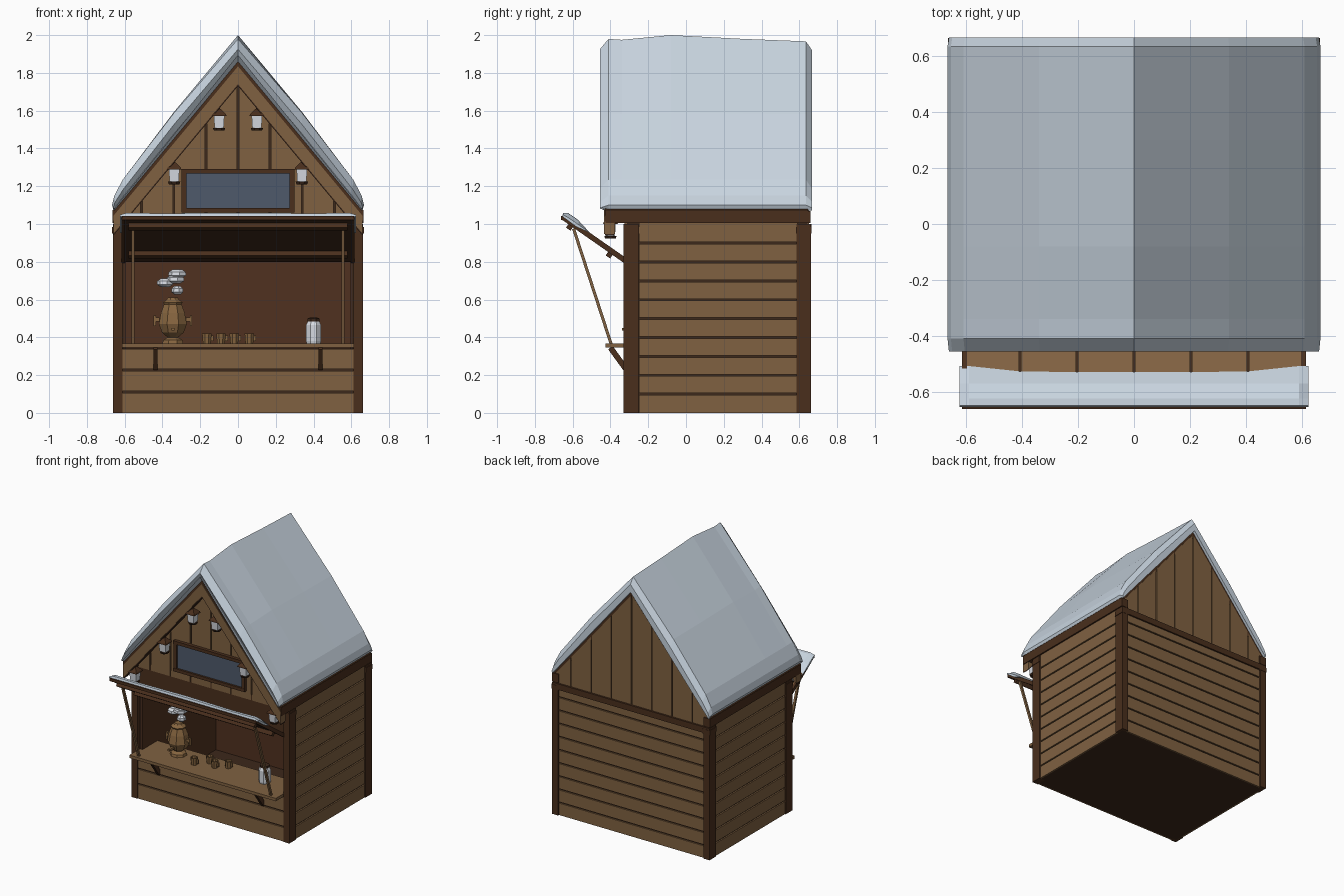
import bpy, bmesh, math, random
from mathutils import Vector

random.seed(4)
if "Cube" in bpy.data.objects:
    bpy.data.objects.remove(bpy.data.objects["Cube"])


def material(name, *rgb):
    m = bpy.data.materials.new(name)
    m.use_nodes = True
    m.diffuse_color = (*rgb, 1)
    m.node_tree.nodes["Principled BSDF"].inputs["Base Color"].default_value = (*rgb, 1)
    return m


PLANK = material("plank_brown", 0.215, 0.12, 0.053)
DARK = material("dark_timber", 0.068, 0.028, 0.012)
INNER = material("interior_brown", 0.08, 0.031, 0.014)
GAP = material("gap_brown", 0.046, 0.021, 0.011)
SNOW = material("snow_white", 0.58, 0.66, 0.74)
GLASS = material("window_slate", 0.078, 0.102, 0.148)
COPPER = material("copper_brown", 0.24, 0.13, 0.05)
LAMP = material("lamp_white", 0.68, 0.71, 0.76)


def loft(name, sections, mat):
    """Skin a list of equal-length closed sections and cap both ends."""
    bm = bmesh.new()
    rings = [[bm.verts.new(p) for p in s] for s in sections]
    n = len(rings[0])
    for a, b in zip(rings, rings[1:]):
        for i in range(n):
            bm.faces.new((a[i], a[(i + 1) % n], b[(i + 1) % n], b[i]))
    bm.faces.new(rings[0])
    bm.faces.new(rings[-1])
    bmesh.ops.recalc_face_normals(bm, faces=bm.faces)
    mesh = bpy.data.meshes.new(name)
    bm.to_mesh(mesh)
    bm.free()
    mesh.materials.append(mat)
    ob = bpy.data.objects.new(name, mesh)
    bpy.context.collection.objects.link(ob)
    return ob


def prism_y(name, pts, y0, y1, mat):
    return loft(name, [[(x, y, z) for x, z in pts] for y in (y0, y1)], mat)


def box(name, x0, x1, y0, y1, z0, z1, mat):
    return prism_y(name, [(x0, z0), (x1, z0), (x1, z1), (x0, z1)], y0, y1, mat)


def beam(name, x, p, q, w, h, mat):
    """Bar of width w along x and thickness h between two (y, z) points."""
    p, q = Vector((x, *p)), Vector((x, *q))
    n = (q - p).normalized().cross(Vector((1, 0, 0))) * h / 2
    s = Vector((w / 2, 0, 0))
    return loft(name, [[c + s + n, c - s + n, c - s - n, c + s - n] for c in (p, q)], mat)


def lathe(name, x, y, profile, mat, sides=8):
    turn = [2 * math.pi * (i + 0.5) / sides for i in range(sides)]
    return loft(name, [[(x + r * math.cos(a), y + r * math.sin(a), z) for a in turn]
                       for r, z in profile], mat)


def rake(x, drop=0.0):
    return 1.87 - 1.2 * abs(x) - drop


# Floor, ceiling and wall cores
box("floor", -0.64, 0.64, -0.315, 0.642, 0, 0.03, GAP)
box("ceiling", -0.62, 0.62, -0.31, 0.64, 0.97, 1.0, INNER)
box("back_wall_core", -0.64, 0.64, 0.59, 0.642, 0, 1.0, GAP)
box("back_lining", -0.6, 0.6, 0.58, 0.59, 0.03, 0.98, INNER)
box("front_wall_core", -0.62, 0.62, -0.315, -0.28, 0, 0.34, GAP)
box("front_header", -0.62, 0.62, -0.32, -0.28, 0.8, 1.04, DARK)

# Horizontal planks on the front and the back
for i in range(3):
    box("front_plank", -0.615, 0.615, -0.325, -0.315, i * 0.116, i * 0.116 + 0.106, PLANK)
for i in range(10):
    z = i * 0.1
    box("back_plank", -0.615, 0.615, 0.642, 0.652, z, z + 0.09, PLANK)

# Side walls, corner posts and eave beams
for s in (-1, 1):
    box("side_wall_core", s * 0.6, s * 0.644, -0.3, 0.64, 0, 1.03, GAP)
    box("side_lining", s * 0.592, s * 0.6, -0.3, 0.6, 0.03, 0.98, INNER)
    for i in range(10):
        z = i * 0.1 + 0.004 * (i > 0)
        box("side_plank", s * 0.644, s * 0.655, -0.25, 0.59, z, i * 0.1 + 0.094 + 0.01 * (i == 9), PLANK)
    for y in (-0.33, 0.585):
        box("corner_post", s * 0.612, s * 0.662, y, y + 0.078, 0, 1.0, DARK)
        box("post_collar", s * 0.606, s * 0.666, y - 0.002, y + 0.08, 0.95, 0.985, DARK)
    box("eave_beam", s * 0.61, s * 0.665, -0.425, 0.66, 1.005, 1.07, DARK)
box("back_tie_beam", -0.64, 0.64, 0.64, 0.664, 0.955, 1.0, DARK)

# Gables clad in vertical planks
for end, y0, y1, core in (("front", -0.325, -0.313, -0.29), ("back", 0.638, 0.65, 0.61)):
    prism_y(end + "_gable_core", [(-0.64, 1.0), (0.64, 1.0), (0.64, rake(0.64, 0.05)),
            (0, rake(0, 0.05)), (-0.64, rake(0.64, 0.05))],
            core, y1 if end == "front" else 0.643, GAP)
    for s in (-1, 1):
        for i in range(4):
            a, b = i * 0.17 + 0.005, min(i * 0.17 + 0.165, 0.64)
            prism_y(end + "_gable_plank", [(s * a, 1.0), (s * b, 1.0), (s * b, rake(b, 0.035)),
                    (s * a, rake(a, 0.035))], y0, y1, PLANK)


# Roof deck and front barge boards
def rake_board(name, s, top, low, end, y0, y1, mat):
    prism_y(name, [(0, rake(0, top)), (s * end, rake(end, top)),
                   (s * end, rake(end, low)), (0, rake(0, low))], y0, y1, mat)


for s in (-1, 1):
    rake_board("roof_deck", s, 0, 0.06, 0.664, -0.43, 0.646, DARK)
    rake_board("barge_board", s, 0.035, 0.13, 0.66, -0.435, -0.375, PLANK)
    rake_board("barge_edge", s, 0.13, 0.14, 0.66, -0.43, -0.38, GAP)


# Thick snow on the roof, rounded off at both ends and undercut at the rim
def snow_section(y, blend, ridge, lift=0.0):
    half = [(0.667, 1.1), (0.655, 1.15), (0.61, 1.235), (0.34, 1.595)]
    side = []
    for x, z in half:
        z += random.uniform(-0.015, 0.015) if blend == 1 and x < 0.6 else 0
        low = rake(x)
        side.append((x * (0.985 + 0.015 * blend), low + (z - low) * blend))
    top = [(x, y, z) for x, z in side] + [(0, y, ridge)] + [(-x, y, z) for x, z in side[::-1]]
    foot = rake(0.665) + lift * 0.3
    return top + [(-0.655, y, foot), (0, y, 1.86 + lift), (0.655, y, foot)]


loft("roof_snow", [snow_section(*a) for a in (
    (-0.432, 0.15, 1.885), (-0.456, 0.5, 1.925, 0.035), (-0.41, 1, 1.98), (-0.34, 1, 1.975),
    (-0.08, 1, 2.0), (0.3, 1, 1.98), (0.635, 1, 1.967), (0.667, 0.5, 1.92))], SNOW)

# Window in the front gable
box("window_pane", -0.28, 0.28, -0.335, -0.322, 1.08, 1.27, GLASS)
for z in (1.06, 1.268):
    box("window_rail", -0.3, 0.3, -0.35, -0.32, z, z + 0.024, DARK)
for s in (-1, 1):
    box("window_stile", s * 0.272, s * 0.3, -0.348, -0.32, 1.07, 1.28, DARK)

# Lanterns hung from the barge boards
for s in (-1, 1):
    for x, z in ((0.1, 1.495), (0.338, 1.21), (0.585, 0.923)):
        lathe("lantern_base", s * x, -0.4, [(0.03, z), (0.036, z + 0.014)], GAP)
        lathe("lantern_glass", s * x, -0.4, [(0.034, z + 0.014), (0.04, z + 0.08)], LAMP, 4)
        lathe("lantern_cap", s * x, -0.4, [(0.055, z + 0.078), (0.05, z + 0.088), (0.012, z + 0.115)],
              DARK, 4)
        lathe("lantern_hook", s * x, -0.4, [(0.006, z + 0.11), (0.006, z + 0.15)], GAP, 4)

# Raised awning shutter, planked above and framed below
HINGE, LIP = (-0.32, 0.805), (-0.65, 1.035)
beam("awning_panel", 0, HINGE, LIP, 1.23, 0.014, GAP)
for i in range(6):
    beam("awning_plank", -0.51 + i * 0.204, (-0.34, 0.829), (-0.65, 1.045), 0.196, 0.01, PLANK)
for y, z in ((-0.405, 0.838), (-0.615, 0.985)):
    beam("awning_batten", 0, (y + 0.012, z - 0.008), (y - 0.012, z + 0.008), 1.16, 0.03, DARK)
for s in (-1, 1):
    beam("awning_rim", s * 0.607, HINGE, LIP, 0.018, 0.028, DARK)
    beam("awning_prop", s * 0.555, (-0.595, 0.975), (-0.395, 0.36), 0.016, 0.016, PLANK)
box("awning_lip", -0.615, 0.615, -0.662, -0.645, 1.02, 1.042, DARK)


# Snow lying on the outer part of the awning
def awning_snow(x, thick, back):
    return [(x, -0.655, 1.04), (x, -0.65, 1.045 + 0.4 * thick), (x, -0.625, 1.025 + thick),
            (x, -0.57, 0.987 + thick), (x, back, 1.05 + (back + 0.655) * -0.66), (x, -0.58, 0.985)]


loft("awning_snow", [awning_snow(*a) for a in (
    (-0.625, 0.01, -0.508), (-0.59, 0.033, -0.508), (-0.4, 0.028, -0.528), (0, 0.034, -0.53),
    (0.4, 0.028, -0.528), (0.59, 0.033, -0.508), (0.625, 0.01, -0.508))], SNOW)

# Serving counter with brackets
box("counter", -0.615, 0.615, -0.425, -0.12, 0.345, 0.367, PLANK)
for s in (-1, 1):
    beam("counter_bracket", s * 0.437, (-0.4, 0.345), (-0.32, 0.235), 0.022, 0.03, DARK)

# Samovar with handles, tap and steam
SX, SY = -0.345, -0.22
lathe("samovar", SX, SY, [(0.06, 0.367), (0.055, 0.385), (0.03, 0.4), (0.062, 0.425), (0.08, 0.47),
      (0.068, 0.53), (0.05, 0.575), (0.055, 0.585), (0.035, 0.6), (0.028, 0.61)], COPPER)
for s in (-1, 1):
    box("samovar_handle", SX + s * 0.07, SX + s * 0.098, SY - 0.01, SY + 0.01, 0.485, 0.505, COPPER)
    box("handle_grip", SX + s * 0.09, SX + s * 0.102, SY - 0.012, SY + 0.012, 0.46, 0.515, COPPER)
box("samovar_tap", SX - 0.008, SX + 0.008, SY - 0.12, SY - 0.06, 0.435, 0.45, COPPER)
for dx, z, r in ((0.025, 0.65, 0.033), (-0.04, 0.69, 0.045), (0.015, 0.708, 0.05), (0.025, 0.738, 0.05)):
    lathe("steam_puff", SX + dx, SY, [(r * 0.5, z - 0.024), (r, z - 0.01), (r * 0.95, z + 0.008),
          (r * 0.5, z + 0.022)], LAMP, 7)

# Cups and a lidded jar on the counter
for x, y in ((-0.165, -0.29), (-0.09, -0.21), (-0.02, -0.25), (0.06, -0.2)):
    lathe("cup", x, y, [(0.022, 0.367), (0.027, 0.42), (0.021, 0.42), (0.016, 0.385)], COPPER)
    box("cup_handle", x + 0.022, x + 0.036, y - 0.004, y + 0.004, 0.38, 0.41, COPPER)
lathe("jar", 0.4, -0.25, [(0.04, 0.367), (0.043, 0.38), (0.043, 0.465), (0.033, 0.485)], LAMP)
lathe("jar_lid", 0.4, -0.25, [(0.035, 0.485), (0.035, 0.5), (0.02, 0.505)], GAP)
